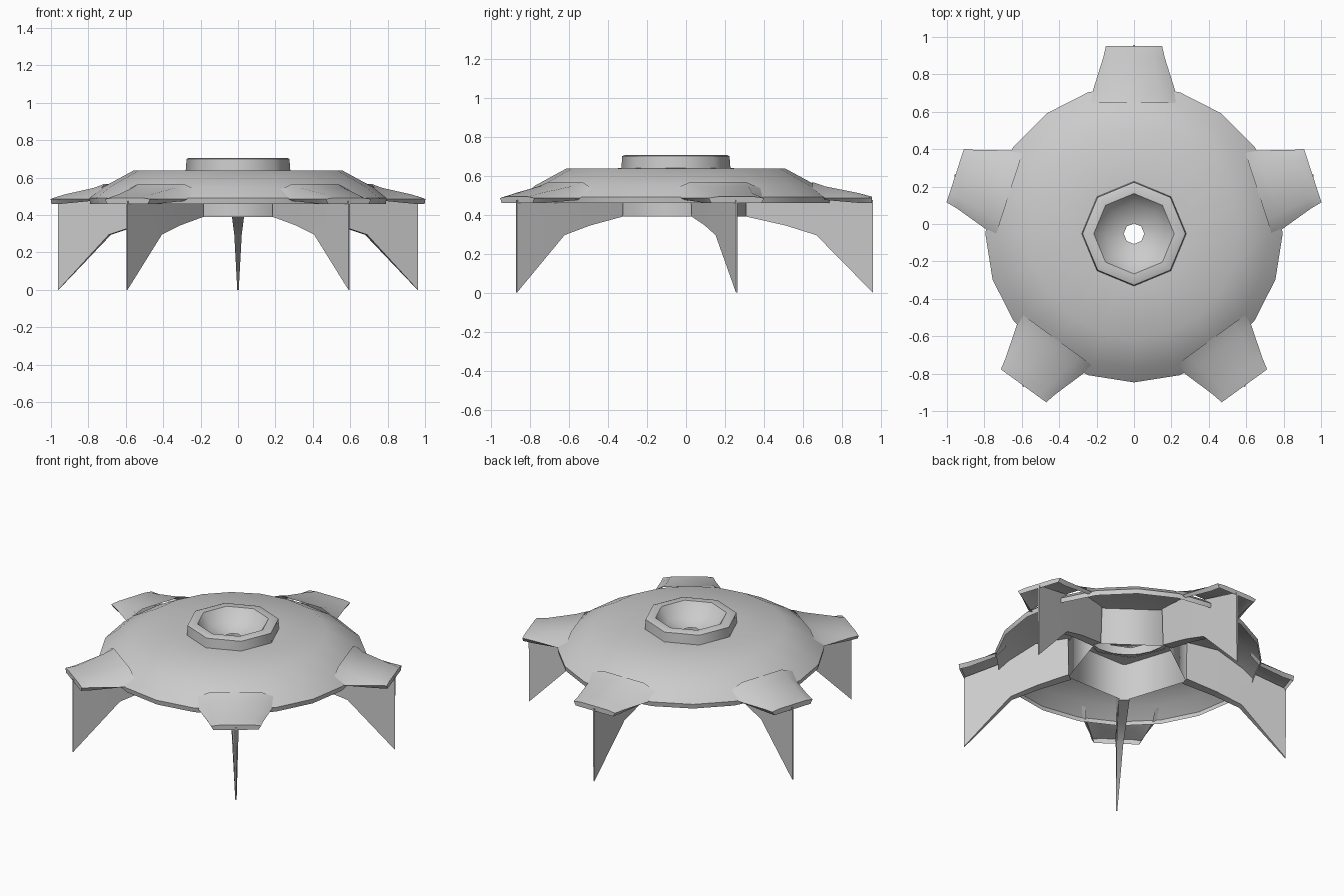
import bpy, bmesh
from math import sin, cos, pi, radians
from mathutils import Matrix

if "Cube" in bpy.data.objects:
    bpy.data.objects.remove(bpy.data.objects["Cube"])

CENTRE = Matrix.Translation((0, -0.052, 0))


def finish(name, bm, angle=50):
    bmesh.ops.recalc_face_normals(bm, faces=bm.faces)
    bm.transform(CENTRE)
    me = bpy.data.meshes.new(name)
    bm.to_mesh(me)
    bm.free()
    ob = bpy.data.objects.new(name, me)
    bpy.context.collection.objects.link(ob)
    bpy.ops.object.select_all(action='DESELECT')
    ob.select_set(True)
    bpy.context.view_layer.objects.active = ob
    bpy.ops.object.shade_smooth_by_angle(angle=radians(angle))
    return ob


def loft(bm, rings, loop=True, caps=()):
    rows = [[bm.verts.new(p) for p in ring] for ring in rings]
    n = len(rows[0])
    for a, b in zip(rows, rows[1:]):
        for i in range(n if loop else n - 1):
            j = (i + 1) % n
            bm.faces.new((a[i], a[j], b[j], b[i]))
    for c in caps:
        bm.faces.new(rows[c])


def lathe(name, profile, sides, angle=50):
    bm = bmesh.new()
    loft(bm, [[(r * cos(pi / 2 + 2 * pi * i / sides),
                r * sin(pi / 2 + 2 * pi * i / sides), z) for i in range(sides)]
              for r, z in profile])
    return finish(name, bm, angle)


# Low domed disc, an open shell below
lathe("domed_body", [(0.25, 0.638), (0.56, 0.637), (0.72, 0.55),
                     (0.795, 0.49), (0.79, 0.46)], 20)

# Raised collar with a funnel down to the small through hole
lathe("top_collar", [(0.28, 0.635), (0.275, 0.70), (0.26, 0.706), (0.215, 0.706),
                     (0.16, 0.63), (0.055, 0.60)], 8)

# Open five-sided tube under the dome, corners at the fins
lathe("hub_tube", [(0.37, 0.635), (0.37, 0.39)], 5, 80)

# Fin profile: radius, lower z, upper z, half width
FIN = [(0.36, 0.39, 0.635, 0.04), (0.56, 0.345, 0.63, 0.033),
       (0.72, 0.295, 0.545, 0.025), (1.01, 0.0, 0.475, 0.005)]

# Tab sections: radius, half width, top z, side z, bottom z
TAB = [(0.70, 0.23, 0.567, 0.535, 0.53), (0.765, 0.22, 0.545, 0.485, 0.475),
       (0.94, 0.165, 0.51, 0.485, 0.46), (1.005, 0.15, 0.492, 0.485, 0.46)]

for k in range(5):
    turn = Matrix.Rotation(2 * pi * k / 5, 4, 'Z')

    # Tab at the rim: sloped top and short sides, open below
    bm = bmesh.new()
    loft(bm, [[(-w * 0.9, y, zb), (-w, y, zs), (-w * 0.65, y, zt),
               (w * 0.65, y, zt), (w, y, zs), (w * 0.9, y, zb)]
              for y, w, zt, zs, zb in TAB], False, (-1,))
    bm.transform(turn)
    finish(f"rim_tab_{k + 1}", bm)

    # Thin wedge fin: broad at the hub, sharp outside, pointed at the floor
    bm = bmesh.new()
    loft(bm, [[(-w, y, zt), (w, y, zt), (w * 0.8, y, z), (-w * 0.8, y, z)]
              for y, z, zt, w in FIN], True, (0, -1))
    bm.transform(turn)
    finish(f"leg_fin_{k + 1}", bm, 40)
